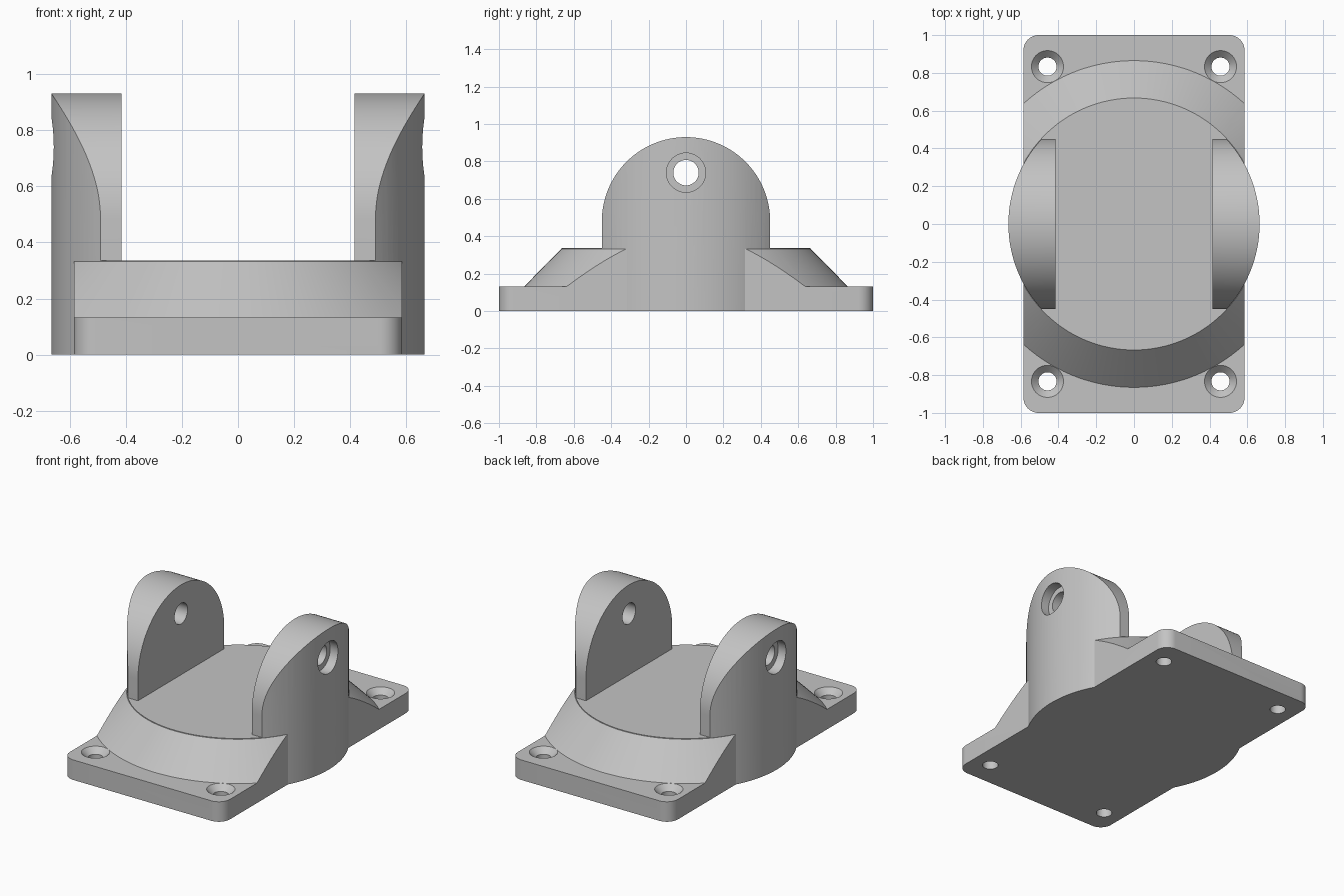
import bpy, bmesh, math
from mathutils import Matrix

cube = bpy.data.objects.get("Cube")
if cube:
    bpy.data.objects.remove(cube, do_unlink=True)

# Single painted-metal colour
grey = bpy.data.materials.new("light grey")
grey.use_nodes = True
colour = (0.55, 0.55, 0.55, 1)
grey.diffuse_color = colour
grey.node_tree.nodes["Principled BSDF"].inputs["Base Color"].default_value = colour


def finish(name, bm, matrix):
    bmesh.ops.remove_doubles(bm, verts=bm.verts, dist=1e-5)
    bmesh.ops.recalc_face_normals(bm, faces=bm.faces)
    bm.transform(matrix)
    mesh = bpy.data.meshes.new(name)
    bm.to_mesh(mesh)
    bm.free()
    mesh.materials.append(grey)
    obj = bpy.data.objects.new(name, mesh)
    bpy.context.collection.objects.link(obj)
    return obj


def lathe(name, profile, steps=64, matrix=Matrix()):
    """Turn a list of (radius, height) points about z."""
    bm = bmesh.new()
    verts = [bm.verts.new((r, 0, z)) for r, z in profile]
    edges = [bm.edges.new(pair) for pair in zip(verts, verts[1:])]
    bmesh.ops.spin(bm, geom=verts + edges, cent=(0, 0, 0), axis=(0, 0, 1),
                   angle=math.tau, steps=steps)
    return finish(name, bm, matrix)


def prism(name, outline, low, high, matrix=Matrix()):
    """Extrude a flat outline from low to high along z."""
    bm = bmesh.new()
    face = bm.faces.new([bm.verts.new((x, y, low)) for x, y in outline])
    new = bmesh.ops.extrude_face_region(bm, geom=[face])["geom"]
    bmesh.ops.translate(bm, vec=(0, 0, high - low),
                        verts=[v for v in new if isinstance(v, bmesh.types.BMVert)])
    return finish(name, bm, matrix)


def arc(cx, cy, radius, start, end, steps):
    angles = [math.radians(start + (end - start) * i / steps) for i in range(steps + 1)]
    return [(cx + radius * math.cos(a), cy + radius * math.sin(a)) for a in angles]


def rectangle(x, y):
    return [(-x, -y), (x, -y), (x, y), (-x, y)]


def combine(target, tool, operation):
    mod = target.modifiers.new("combine", 'BOOLEAN')
    mod.operation, mod.object, mod.solver = operation, tool, 'EXACT'
    bpy.context.view_layer.objects.active = target
    bpy.ops.object.modifier_apply(modifier=mod.name)
    bpy.data.objects.remove(tool, do_unlink=True)


FLOOR, PIN_Z = 0.336, 0.74
ALONG_X = Matrix.Rotation(math.pi / 2, 4, 'Y')

# Round body, trimmed to two arched ears above the floor
bracket = lathe("hinge_bracket", [(0, -0.1), (0.665, -0.1), (0.665, 1.1), (0, 1.1)], 128)
arch = [(-1, -0.2), (1, -0.2), (1, FLOOR), (0.45, FLOOR)]
arch += arc(0, 0.48, 0.45, 0, 180, 64) + [(-0.45, FLOOR), (-1, FLOOR)]
# The outline's x, y, z become the model's y, z, x
to_side = Matrix(((0, 0, 1, 0), (1, 0, 0, 0), (0, 1, 0, 0), (0, 0, 0, 1)))
combine(bracket, prism("arch_trim", arch, -1, 1, to_side), 'INTERSECT')
combine(bracket, prism("ear_gap", rectangle(0.416, 1), FLOOR, 1.3), 'DIFFERENCE')

# Rounded mounting plate with a sloping collar clipped to its width
corners = [(1, 1, 0), (-1, 1, 90), (-1, -1, 180), (1, -1, 270)]
outline = []
for sx, sy, start in corners:
    outline += arc(sx * 0.505, sy * 0.92, 0.08, start, start + 90, 12)
plate = prism("mounting_plate", outline, -0.15, 0.5)
collar = [(0, -0.3), (1.5, -0.3), (1.5, 0.132), (0.865, 0.132), (0.667, 0.332), (0, 0.332)]
combine(plate, lathe("collar_trim", collar, 128), 'INTERSECT')
combine(bracket, plate, 'UNION')
combine(bracket, prism("underside_trim", rectangle(2, 2), -1, 0), 'DIFFERENCE')

# Countersunk screw holes
screw = [(0, -0.3), (0.048, -0.3), (0.048, 0.095), (0.085, 0.132), (0.085, 0.2), (0, 0.2)]
for sx, sy, _ in corners:
    place = Matrix.Translation((sx * 0.458, sy * 0.833, 0))
    combine(bracket, lathe("screw_hole", screw, 48, place), 'DIFFERENCE')

# Pin hole through both ears, counterbored on the outside
half = [(0.068, 0.6), (0.105, 0.6), (0.105, 1), (0, 1)]
pin = [(r, -z) for r, z in reversed(half)] + half
combine(bracket, lathe("pin_hole", pin, 48, Matrix.Translation((0, 0, PIN_Z)) @ ALONG_X),
        'DIFFERENCE')

# Smooth curved faces, crisp edges
bpy.ops.object.select_all(action='DESELECT')
bracket.select_set(True)
bpy.context.view_layer.objects.active = bracket
bpy.ops.object.shade_smooth_by_angle(angle=math.radians(25))
